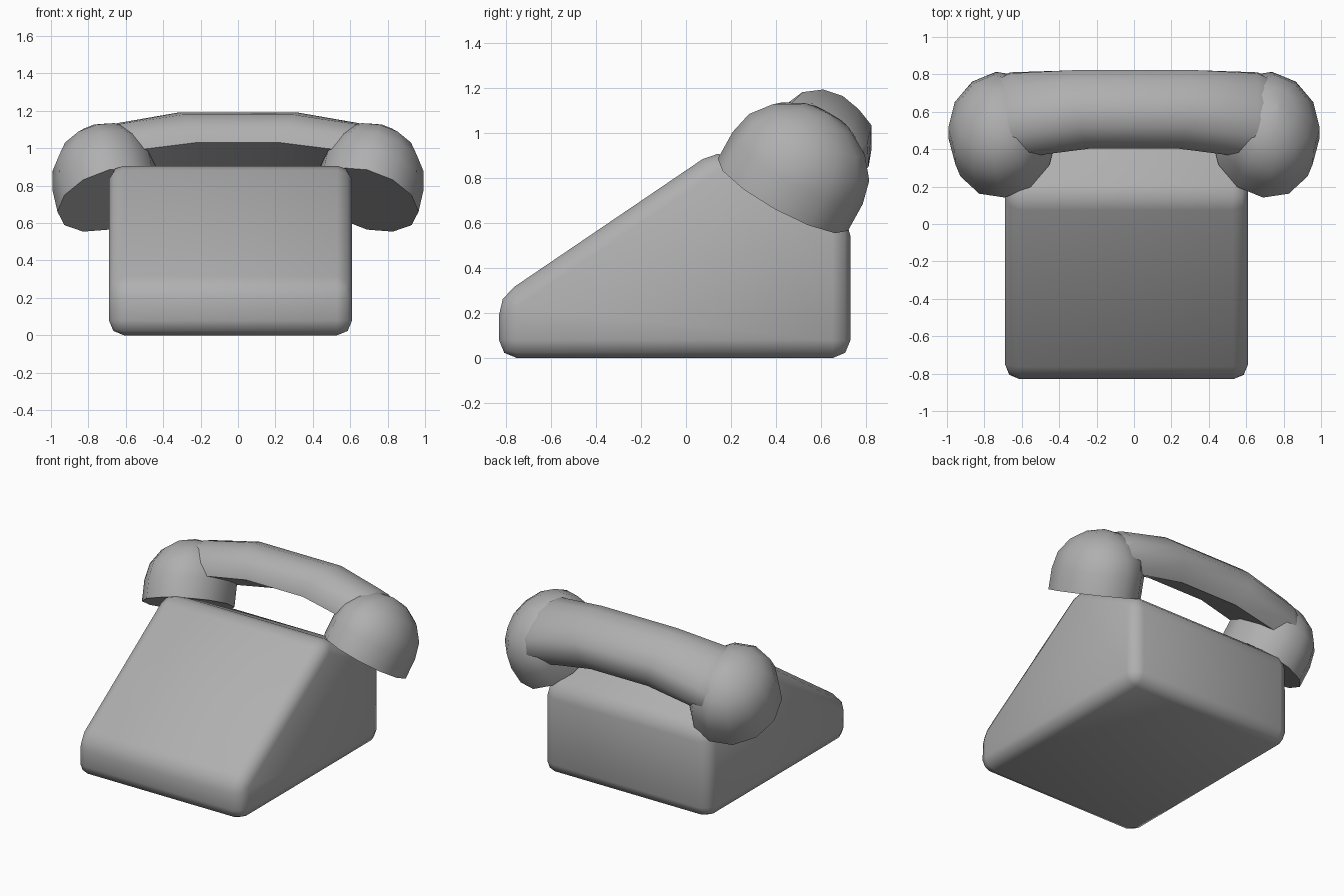
import bpy, bmesh
from math import sin, cos, pi, radians
from mathutils import Vector

if "Cube" in bpy.data.objects:
    bpy.data.objects.remove(bpy.data.objects["Cube"])

TILT = radians(29)                    # handset leans back on the cradle slope
V = Vector((0, cos(TILT), -sin(TILT)))   # down the cradle slope
W = Vector((0, sin(TILT), cos(TILT)))    # away from the cradle slope
BASE = Vector((0, 0.43, 0.725))

grey = bpy.data.materials.new("mid_grey")
grey.diffuse_color = (0.43, 0.43, 0.43, 1)
grey.use_nodes = True
grey.node_tree.nodes["Principled BSDF"].inputs["Base Color"].default_value = grey.diffuse_color


def place(u, v, w):
    return BASE + Vector((u, 0, 0)) + V * v + W * w


def loft(name, rings, smooth):
    """Skin equal-length closed rings and cap both ends."""
    bm = bmesh.new()
    loops = [[bm.verts.new(p) for p in ring] for ring in rings]
    n = len(loops[0])
    for a, b in zip(loops, loops[1:]):
        for i in range(n):
            j = (i + 1) % n
            bm.faces.new((a[i], a[j], b[j], b[i]))
    bm.faces.new(loops[0])
    bm.faces.new(loops[-1])
    bmesh.ops.recalc_face_normals(bm, faces=bm.faces)
    mesh = bpy.data.meshes.new(name)
    bm.to_mesh(mesh)
    bm.free()
    mesh.materials.append(grey)
    obj = bpy.data.objects.new(name, mesh)
    bpy.context.collection.objects.link(obj)
    bpy.ops.object.select_all(action='DESELECT')
    obj.select_set(True)
    bpy.context.view_layer.objects.active = obj
    if smooth:
        bpy.ops.object.shade_smooth_by_angle(angle=radians(smooth))
    return obj


# Wedge-shaped telephone body with rounded edges
profile = [(-0.83, 0), (0.73, 0), (0.73, 0.62), (0.14, 0.928), (-0.83, 0.27)]
body = loft("body", [[(x, y, z) for y, z in profile] for x in (-0.69, 0.61)], 0)
bevel = body.modifiers.new("rounded_edges", 'BEVEL')
bevel.width = 0.08
bevel.segments = 2
bevel.limit_method = 'ANGLE'
bevel.angle_limit = radians(20)
bpy.ops.object.modifier_apply(modifier=bevel.name)
bpy.ops.object.shade_smooth_by_angle(angle=radians(50))

# Ear and mouth caps: short wall plus dome, facing slightly inward
LEAN = radians(15)
RX, RV, WALL, DOME = 0.285, 0.33, 0.14, 0.285
levels = [(0, 1)] + [(WALL + DOME * sin(a), cos(a))
                     for a in (radians(22.5 * k) for k in range(4))]
levels.append((WALL + DOME, 0.03))
rings = []
for h, s in levels:
    ring = []
    for i in range(12):
        a = 2 * pi * i / 12
        du, dv = RX * s * cos(a), RV * s * sin(a)
        ring.append(place(-0.69 + du * cos(LEAN) - h * sin(LEAN) * 0.75, dv,
                          du * sin(LEAN) + h * cos(LEAN)))
    rings.append(ring)
caps = loft("ear_and_mouth_caps", rings, 60)
mirror = caps.modifiers.new("other_side", 'MIRROR')
mirror.use_axis[0] = True

# Handle: arched section, bent down and blended into the caps at both ends
section = [(-0.17, 0.255), (-0.19, 0.34), (-0.145, 0.44), (-0.07, 0.495),
           (0.02, 0.512), (0.11, 0.495), (0.195, 0.46), (0.245, 0.37), (0.22, 0.255)]
# x, x growth with height, width scale, drop
stations = [(0.84, 0, 0.95, 0.19), (0.66, 0, 1.12, 0.075), (0.22, 0.38, 1, 0)]


def handle_ring(side, x, spread, scale, drop):
    return [place(side * (x + spread * (w - 0.25)), 0.02 + (v - 0.02) * scale,
                  w - drop) for v, w in section]


loft("handset_handle", [handle_ring(-1, *s) for s in stations]
     + [handle_ring(1, *s) for s in reversed(stations)], 60)
